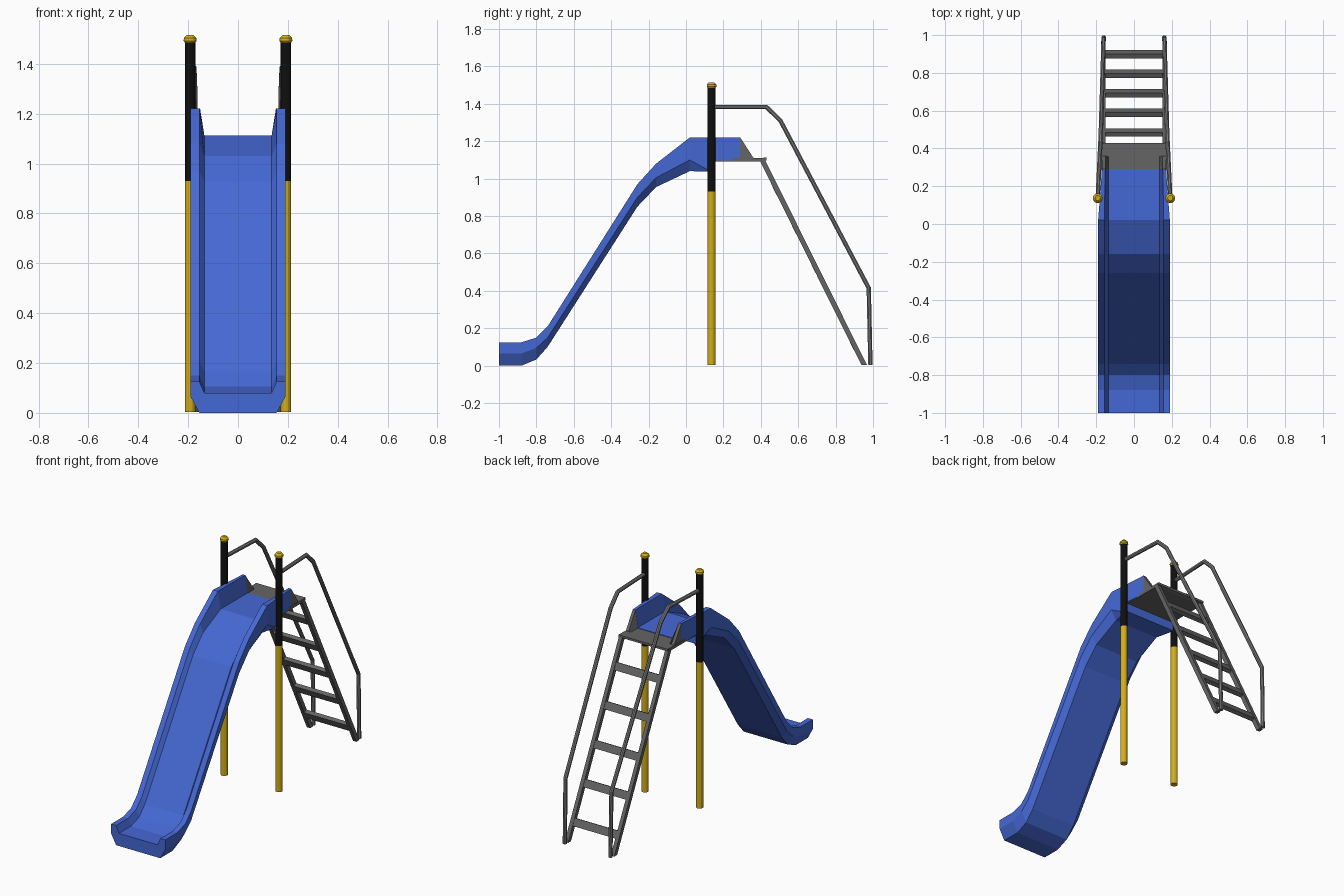
import bpy, bmesh, math
from mathutils import Vector

if "Cube" in bpy.data.objects:
    bpy.data.objects.remove(bpy.data.objects["Cube"])


def material(name, rgb):
    m = bpy.data.materials.new(name)
    m.diffuse_color = (*rgb, 1)
    m.use_nodes = True
    m.node_tree.nodes["Principled BSDF"].inputs["Base Color"].default_value = m.diffuse_color
    return m


BLUE = material("blue plastic", (0.06, 0.14, 0.66))
YELLOW = material("yellow paint", (0.66, 0.43, 0.01))
BLACK = material("black paint", (0.005, 0.005, 0.005))
GREY = material("dark grey metal", (0.13, 0.13, 0.13))
RAIL = material("rail grey metal", (0.20, 0.20, 0.20))


def loft(name, rings, mat):
    """Closed skin through rings that have equal point counts."""
    bm = bmesh.new()
    rows = [[bm.verts.new(p) for p in r] for r in rings]
    n = len(rows[0])
    for a, b in zip(rows, rows[1:]):
        for i in range(n):
            j = (i + 1) % n
            bm.faces.new((a[i], a[j], b[j], b[i]))
    bm.faces.new(rows[0][::-1])
    bm.faces.new(rows[-1])
    bmesh.ops.remove_doubles(bm, verts=bm.verts, dist=1e-5)
    bmesh.ops.recalc_face_normals(bm, faces=bm.faces)
    me = bpy.data.meshes.new(name)
    bm.to_mesh(me)
    bm.free()
    me.materials.append(mat)
    ob = bpy.data.objects.new(name, me)
    bpy.context.collection.objects.link(ob)
    return ob


def lathe(name, x, y, profile, mat, sides=12):
    ring = [(math.cos(math.tau * i / sides), math.sin(math.tau * i / sides)) for i in range(sides)]
    return loft(name, [[(x + r * c, y + r * s, z) for c, s in ring] for r, z in profile], mat)


def tube(name, path, radius, mat, sides=8):
    """Round tube with mitred bends, rings stay aligned with x."""
    pts = [Vector(p) for p in path]
    rings = []
    for i, p in enumerate(pts):
        d0 = (p - pts[i - 1]).normalized() if i else (pts[1] - p).normalized()
        d1 = (pts[i + 1] - p).normalized() if i < len(pts) - 1 else d0
        t = (d0 + d1).normalized()
        u = (Vector((1, 0, 0)) - t * t.x).normalized()
        v = t.cross(u) / max(t.dot(d0), 0.5)
        rings.append([p + radius * (u * math.cos(a) + v * math.sin(a))
                      for a in (math.tau * (k + 0.5) / sides for k in range(sides))])
    return loft(name, rings, mat)


def box(name, x0, x1, yz, mat):
    return loft(name, [[(x, y, z) for y, z in yz] for x in (x0, x1)], mat)


# Slide chute: y, half width, underside half width, rim, bed, chamfer edge, underside
stations = [
    (-1.00, .19, .155, .125, .08, .065, .00),
    (-0.88, .19, .155, .125, .08, .065, .00),
    (-0.80, .19, .155, .15, .105, .095, .033),
    (-0.74, .19, .155, .21, .165, .15, .10),
    (-0.26, .19, .155, .97, .925, .90, .85),
    (-0.16, .19, .155, 1.08, 1.03, 1.005, .955),
    (0.02, .19, .155, 1.22, 1.113, 1.10, 1.04),
    (0.12, .182, .175, 1.22, 1.113, 1.045, 1.038),
    (0.147, .18, .175, 1.22, 1.113, 1.045, 1.038),
    (0.147, .18, .175, 1.22, 1.113, 1.098, 1.096),
    (0.29, .17, .168, 1.22, 1.113, 1.098, 1.096),
]
rings = []
for y, w, b, rim, bed, mid, bot in stations:
    half = [(b, bot), (w, mid), (w, rim), (.155 if w > .175 else .152, rim), (.135, bed)]
    rings.append([(x, y, z) for x, z in half] + [(-x, y, z) for x, z in reversed(half)])
loft("slide_chute", rings, BLUE)

# Platform behind the chute
box("platform", -.173, .173, [(.149, 1.092), (.149, 1.107), (.43, 1.112), (.43, 1.098), (.41, 1.092)], GREY)

# Ladder geometry: stringers run down and back
top, foot = Vector((0, .405, 1.10)), Vector((0, .953, 0))
along = (foot - top).normalized()
out = Vector((0, -along.z, along.y))

for s, side in ((-1, "left"), (1, "right")):
    # Sloping gusset where the chute wall meets the platform
    wall = [(.17, 1.10), (.17, 1.22), (.152, 1.22), (.135, 1.105)]
    low = [(.17, 1.10), (.17, 1.112), (.15, 1.112), (.135, 1.105)]
    loft(side + "_gusset", [[(s * x, .29, z) for x, z in wall], [(s * x, .36, z) for x, z in low]], GREY)
    # Two-tone post with domed cap
    px, py = s * .192, .137
    lathe(side + "_post_lower", px, py, [(.021, .004), (.021, .93)], YELLOW)
    lathe(side + "_post_upper", px, py, [(.021, .93), (.021, 1.49)], BLACK)
    lathe(side + "_post_cap", px, py, [(.021, 1.485), (.026, 1.492), (.025, 1.503), (.014, 1.515)], YELLOW)
    # Bent handrail
    tube(side + "_handrail", [(s * .192, .14, 1.383), (s * .178, .43, 1.383), (s * .175, .505, 1.31),
                              (s * .161, .977, .415), (s * .16, .986, .004)], .0125, RAIL)
    # Ladder stringer
    box(side + "_stringer", s * .15, s * .174,
        [(.39, 1.105), (.42, 1.105), (.968, .003), (.938, .003)], GREY)

# Rungs lie along the slope of the ladder
for i in range(5):
    y = .485 + i * .1035
    c = top.lerp(foot, (y - top.y) / (foot.y - top.y))
    corners = [c + along * a * .024 + out * b * .0125 for a, b in ((-1, -1), (-1, 1), (1, 1), (1, -1))]
    box(f"rung_{i + 1}", -.152, .152, [(p.y, p.z) for p in corners], GREY)
